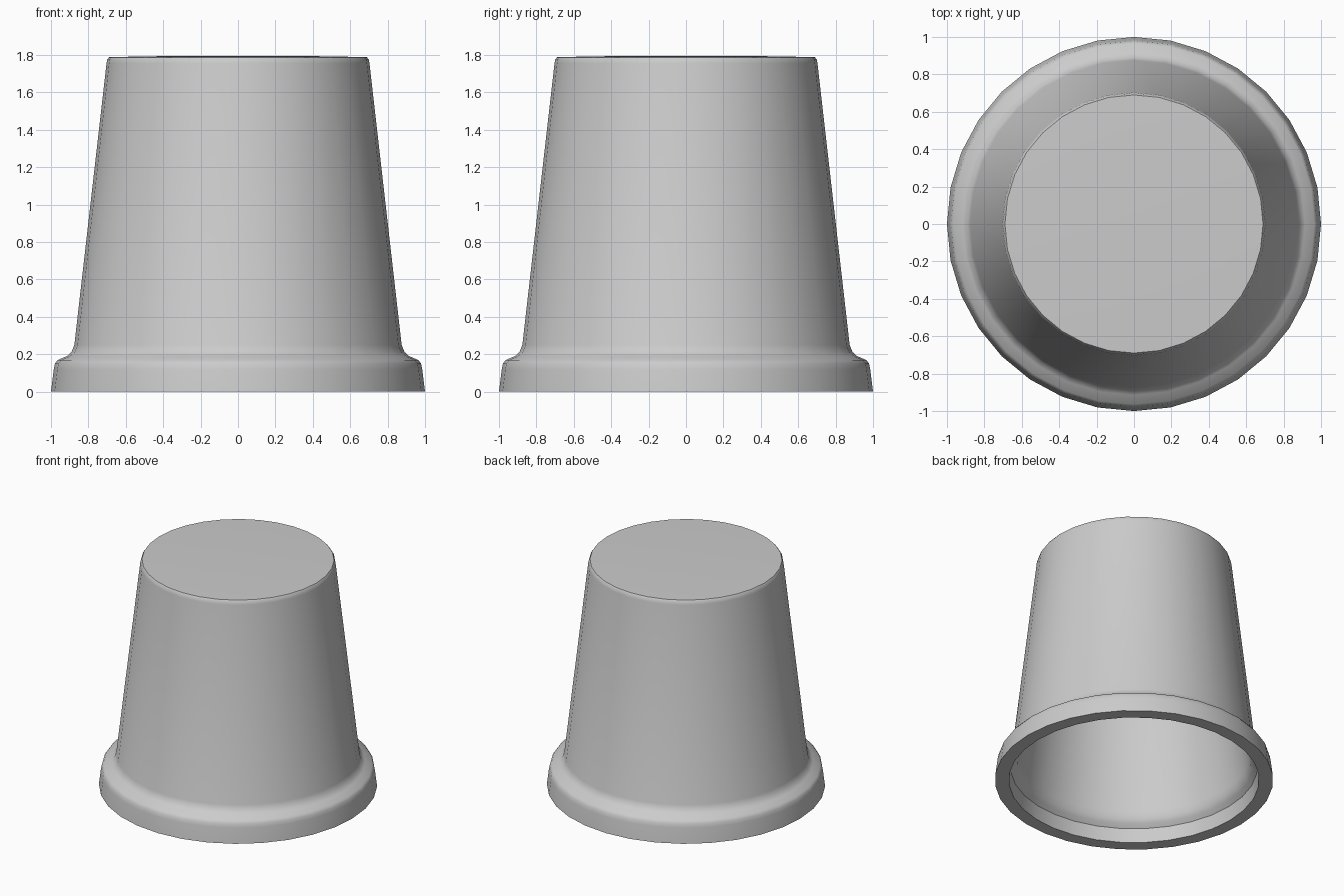
import bpy, bmesh
from math import cos, sin, pi, radians

if "Cube" in bpy.data.objects:
    bpy.data.objects.remove(bpy.data.objects["Cube"])

SIDES = 32


def lathe(name, profile):
    """Revolve an (r, z) profile around z; r = 0 ends become poles."""
    bm = bmesh.new()
    rings = []
    for r, z in profile:
        if r == 0:
            rings.append([bm.verts.new((0, 0, z))] * SIDES)
        else:
            rings.append([bm.verts.new((r * cos(2 * pi * i / SIDES), r * sin(2 * pi * i / SIDES), z))
                          for i in range(SIDES)])
    for a, b in zip(rings, rings[1:]):
        for i in range(SIDES):
            j = (i + 1) % SIDES
            bm.faces.new(list(dict.fromkeys((a[i], a[j], b[j], b[i]))))
    bmesh.ops.recalc_face_normals(bm, faces=bm.faces)
    mesh = bpy.data.meshes.new(name)
    bm.to_mesh(mesh)
    bm.free()
    obj = bpy.data.objects.new(name, mesh)
    bpy.context.collection.objects.link(obj)
    bpy.context.view_layer.objects.active = obj
    obj.select_set(True)
    bpy.ops.object.shade_smooth_by_angle(angle=radians(35))
    return obj


# Inside: closed end, tapered thin wall, small ledge, inner lip
inner = [(0, 1.755), (0.655, 1.755), (0.66, 1.74), (0.832, 0.22), (0.84, 0.165),
         (0.86, 0.135), (0.887, 0.107), (0.90, 0)]
# Outside: flared lip, concave shoulder, tapered wall, slightly domed end
outer = [(1.0, 0), (0.985, 0.12), (0.979, 0.15), (0.965, 0.169), (0.915, 0.19),
         (0.89, 0.212), (0.875, 0.25), (0.703, 1.755), (0.699, 1.775),
         (0.69, 1.788), (0.5, 1.793), (0, 1.796)]
lathe("upturned_cup", inner + outer)
